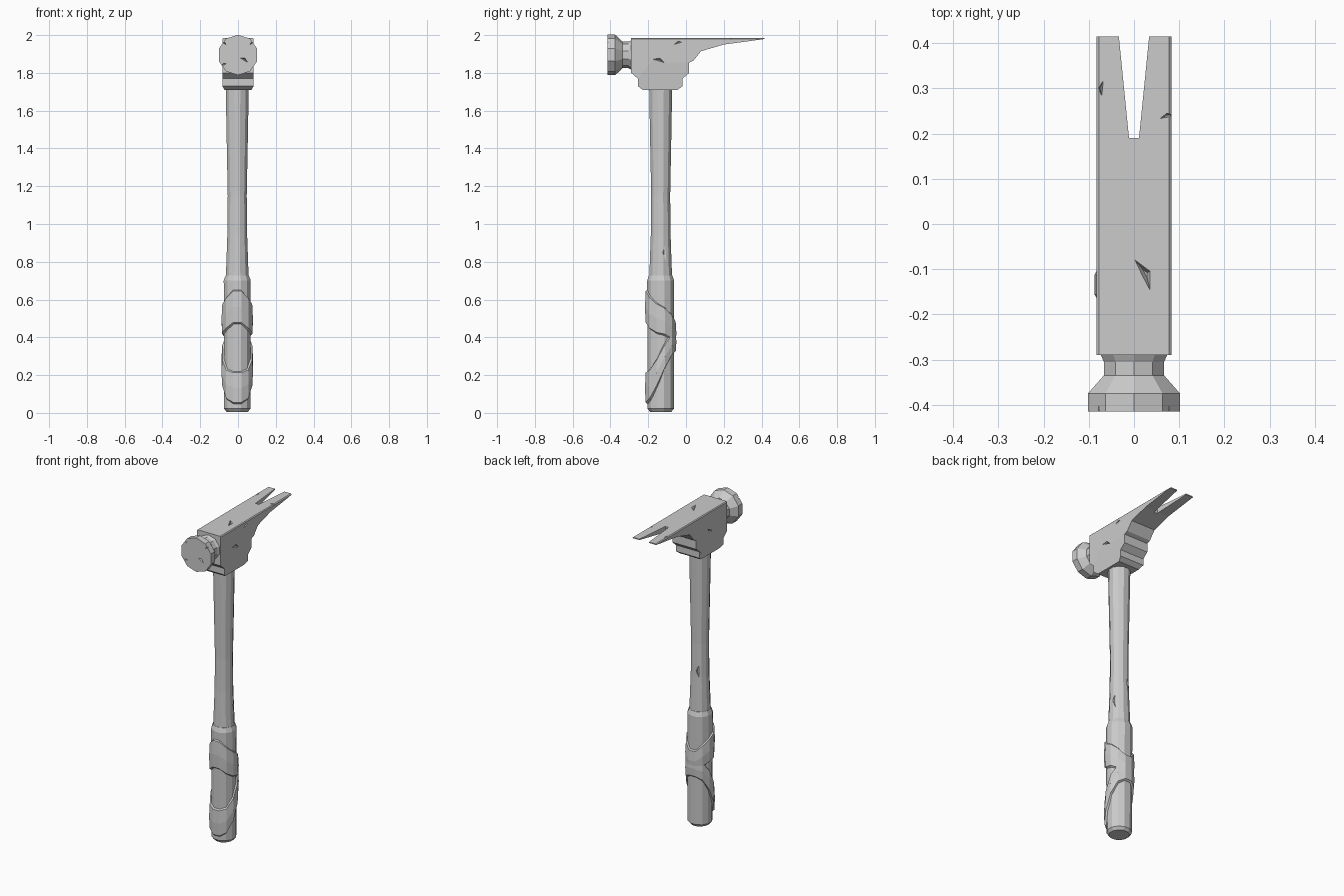
import bpy, bmesh, math
from mathutils import Vector, Matrix

cube = bpy.data.objects.get("Cube")
if cube:
    bpy.data.objects.remove(cube, do_unlink=True)

steel = bpy.data.materials.new("plain grey")
steel.use_nodes = True
GREY = (0.6, 0.6, 0.6, 1)
steel.diffuse_color = GREY
steel.node_tree.nodes["Principled BSDF"].inputs["Base Color"].default_value = GREY


def finish(name, bm):
    bmesh.ops.recalc_face_normals(bm, faces=bm.faces)
    mesh = bpy.data.meshes.new(name)
    bm.to_mesh(mesh)
    bm.free()
    mesh.materials.append(steel)
    obj = bpy.data.objects.new(name, mesh)
    bpy.context.collection.objects.link(obj)
    return obj


def loft(bm, rings, closed=False):
    """Skin a list of point rings, capping the ends or joining them."""
    loops = [[bm.verts.new(p) for p in ring] for ring in rings]
    n = len(loops[0])
    pairs = list(zip(loops, loops[1:]))
    if closed:
        pairs.append((loops[-1], loops[0]))
    else:
        bm.faces.new(loops[0])
        bm.faces.new(loops[-1])
    for a, b in pairs:
        for i in range(n):
            j = (i + 1) % n
            bm.faces.new((a[i], a[j], b[j], b[i]))


def circle(r, sides, place, turn=0.0):
    angles = [turn + math.tau * i / sides for i in range(sides)]
    return [place(r * math.cos(a), r * math.sin(a)) for a in angles]


def carve(obj, cutter):
    mod = obj.modifiers.new("carve", "BOOLEAN")
    mod.object = cutter
    mod.solver = "EXACT"
    bpy.context.view_layer.update()
    graph = bpy.context.evaluated_depsgraph_get()
    mesh = bpy.data.meshes.new_from_object(obj.evaluated_get(graph))
    obj.modifiers.clear()
    obj.data = mesh
    bpy.data.objects.remove(cutter, do_unlink=True)


def nicks(cuts):
    """Shallow diamond gouges: centre, long direction, surface normal, length."""
    bm = bmesh.new()
    for centre, along, normal, size in cuts:
        c, n, d = Vector(centre), Vector(normal).normalized(), Vector(along).normalized()
        side = n.cross(d)
        bend = c + side * size * 0.12
        pts = [c + d * size / 2, bend + side * size * 0.13, c - d * size / 2, bend - side * size * 0.13]
        loft(bm, [[p + n * 0.01 for p in pts], [p.lerp(bend, 0.15) for p in pts]])
        # draw the floor of the gouge to a blunt point
        bm.verts.ensure_lookup_table()
        for v in bm.verts[-4:]:
            v.co = v.co.lerp(bend, 0.8) - n * 0.016
    return finish("nick_cutter", bm)


# Head with claw: side profile (y, z) extruded across x
half = 0.083
profile = [(-0.29, 1.985), (0.415, 1.985), (0.415, 1.979), (0.2, 1.95), (0.08, 1.915),
           (0.04, 1.865), (0.017, 1.855), (0.017, 1.8), (-0.018, 1.77), (-0.018, 1.73),
           (-0.045, 1.71), (-0.23, 1.71), (-0.255, 1.73), (-0.255, 1.77), (-0.29, 1.8)]
bm = bmesh.new()
loft(bm, [[(x * (0.86 if z < 1.72 else 1), y, z) for y, z in profile] for x in (-half, half)])
edges = [e for e in bm.edges if all(v.co.z > 1.984 for v in e.verts)
         and abs(e.verts[0].co.x - e.verts[1].co.x) < 0.01]
bmesh.ops.bevel(bm, geom=edges, offset=0.005, segments=1, affect="EDGES")
head = finish("claw_head", bm)

bm = bmesh.new()
notch = [(-0.011, 0.19), (0.011, 0.19), (0.037, 0.45), (-0.037, 0.45)]
loft(bm, [[(x, y, z) for x, y in notch] for z in (1.8, 2.1)])
carve(head, finish("notch_cutter", bm))
UP, LEFT, RIGHT, FRONT = (0, 0, 1), (1, 0, 0), (-1, 0, 0), (0, -1, 0)
carve(head, nicks([
    ((0.015, -0.115, 1.985), (0.5, -1, 0), UP, 0.11),
    ((-0.068, 0.3, 1.985), (0.1, 1, 0), UP, 0.05),
    ((0.075, 0.235, 1.985), (1, 0.2, 0), UP, 0.05),
    ((half, -0.145, 1.86), (0, 1, -0.3), LEFT, 0.09),
    ((half, -0.04, 1.955), (0, 1, 0.3), LEFT, 0.06),
    ((-half, -0.13, 1.87), (0, 1, 0.5), RIGHT, 0.09),
    ((-half, -0.03, 1.76), (0, 1, 0.3), RIGHT, 0.04),
]))

# Striking face and neck, turned about the y axis
bm = bmesh.new()
loft(bm, [circle(r, 10, lambda u, v: (u, y, 1.895 + v), math.pi / 10) for y, r in
          [(-0.415, 0.107), (-0.375, 0.107), (-0.335, 0.07), (-0.305, 0.07), (-0.28, 0.082)]])
poll = finish("striking_face", bm)
carve(poll, nicks([
    ((0.03, -0.415, 1.865), (1, 0, -0.6), FRONT, 0.07),
    ((-0.075, -0.415, 1.84), (1, 0, 0.4), FRONT, 0.05),
    ((-0.075, -0.415, 1.955), (1, 0, -0.6), FRONT, 0.04),
    ((0.075, -0.415, 1.955), (1, 0, 0.6), FRONT, 0.04),
]))


# Handle shaft and grip, turned about the z axis
def turned(name, sections):
    bm = bmesh.new()
    loft(bm, [circle(r, 12, lambda u, v: (u - 0.004, v - 0.134, z), math.pi / 12)
              for z, r in sections])
    return finish(name, bm)


shaft = turned("shaft", [(0.7, 0.063), (0.95, 0.054), (1.15, 0.052), (1.45, 0.058), (1.72, 0.063)])
carve(shaft, nicks([
    ((-0.062, -0.165, 1.28), (0, 0, 1), (-1, -0.5, 0), 0.12),
    ((0.04, -0.09, 0.85), (0, 0, 1), (1, 1, 0), 0.22),
    ((-0.04, -0.09, 0.98), (0, 0, 1), (-1, 1, 0), 0.16),
]))
turned("grip", [(0.005, 0.058), (0.022, 0.072), (0.7, 0.074), (0.728, 0.064)])


# Wrapped bands: tilted sleeves around the grip, given as (low, high) at front and back
def band(name, front, back):
    bm = bmesh.new()
    rings = []
    for i in range(12):
        a = math.tau * (i + 0.5) / 12
        t = (1 + math.sin(a)) / 2
        low, high = (f + (b - f) * t for f, b in zip(front, back))
        wave = 0.012 * math.sin(3 * a)
        section = [(0.068, low), (0.083, low + 0.012), (0.086, (low + high) / 2),
                   (0.082, high - 0.01), (0.068, high)]
        rings.append([(r * math.cos(a) - 0.004, r * math.sin(a) - 0.134, z + wave)
                      for r, z in section])
    loft(bm, rings, closed=True)
    return finish(name, bm)


band("upper_grip_wrap", (0.46, 0.65), (0.36, 0.5))
band("lower_grip_wrap", (0.03, 0.21), (0.33, 0.45))
